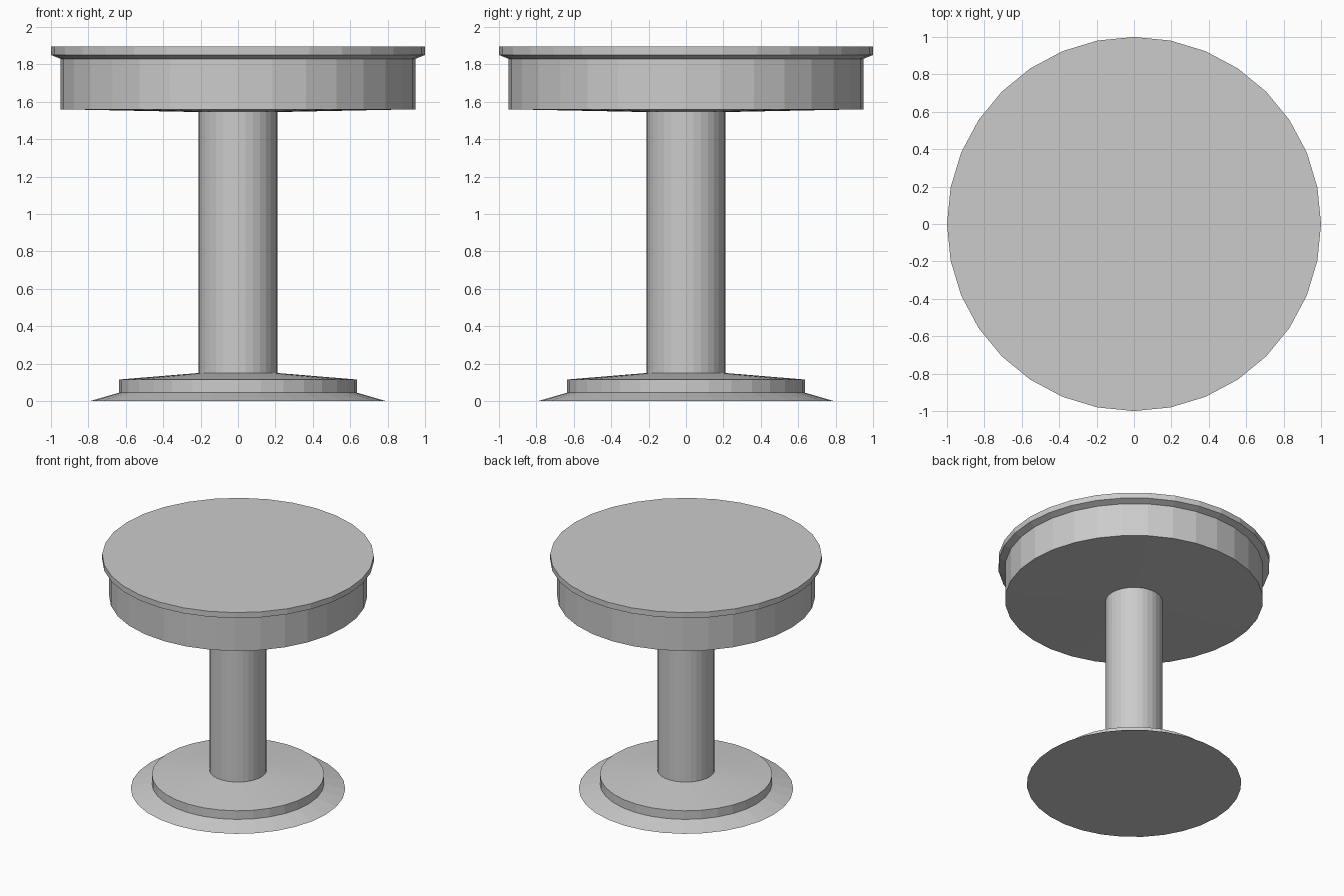
import bpy, bmesh
from math import cos, sin, tau

if "Cube" in bpy.data.objects:
    bpy.data.objects.remove(bpy.data.objects["Cube"])

SIDES = 32


def lathe(name, profile):
    """Revolve (radius, z) points, listed bottom to top, into a flat-shaded mesh.
    A zero radius at either end closes that end with a flat cap."""
    bm = bmesh.new()
    rings = [[bm.verts.new((r * cos(tau * i / SIDES), r * sin(tau * i / SIDES), z))
              for i in range(SIDES)] for r, z in profile if r > 0]
    for low, high in zip(rings, rings[1:]):
        for i in range(SIDES):
            j = (i + 1) % SIDES
            bm.faces.new((low[i], low[j], high[j], high[i]))
    if profile[0][0] == 0:
        bm.faces.new(rings[0][::-1])
    if profile[-1][0] == 0:
        bm.faces.new(rings[-1])
    mesh = bpy.data.meshes.new(name)
    bm.to_mesh(mesh)
    bm.free()
    obj = bpy.data.objects.new(name, mesh)
    bpy.context.collection.objects.link(obj)
    return obj


# Stepped foot with a thin flared rim, meeting the column at its top
lathe("base", [(0, 0), (0.79, 0), (0.635, 0.045), (0.635, 0.115), (0.21, 0.15)])

# Central column
lathe("column", [(0.21, 0.15), (0.21, 1.545)])

# Table top: shallow sloped underside, deep apron, overhanging lip
lathe("table_top", [(0.21, 1.545), (0.95, 1.56), (0.95, 1.83),
                    (1.0, 1.85), (1.0, 1.895), (0, 1.895)])
